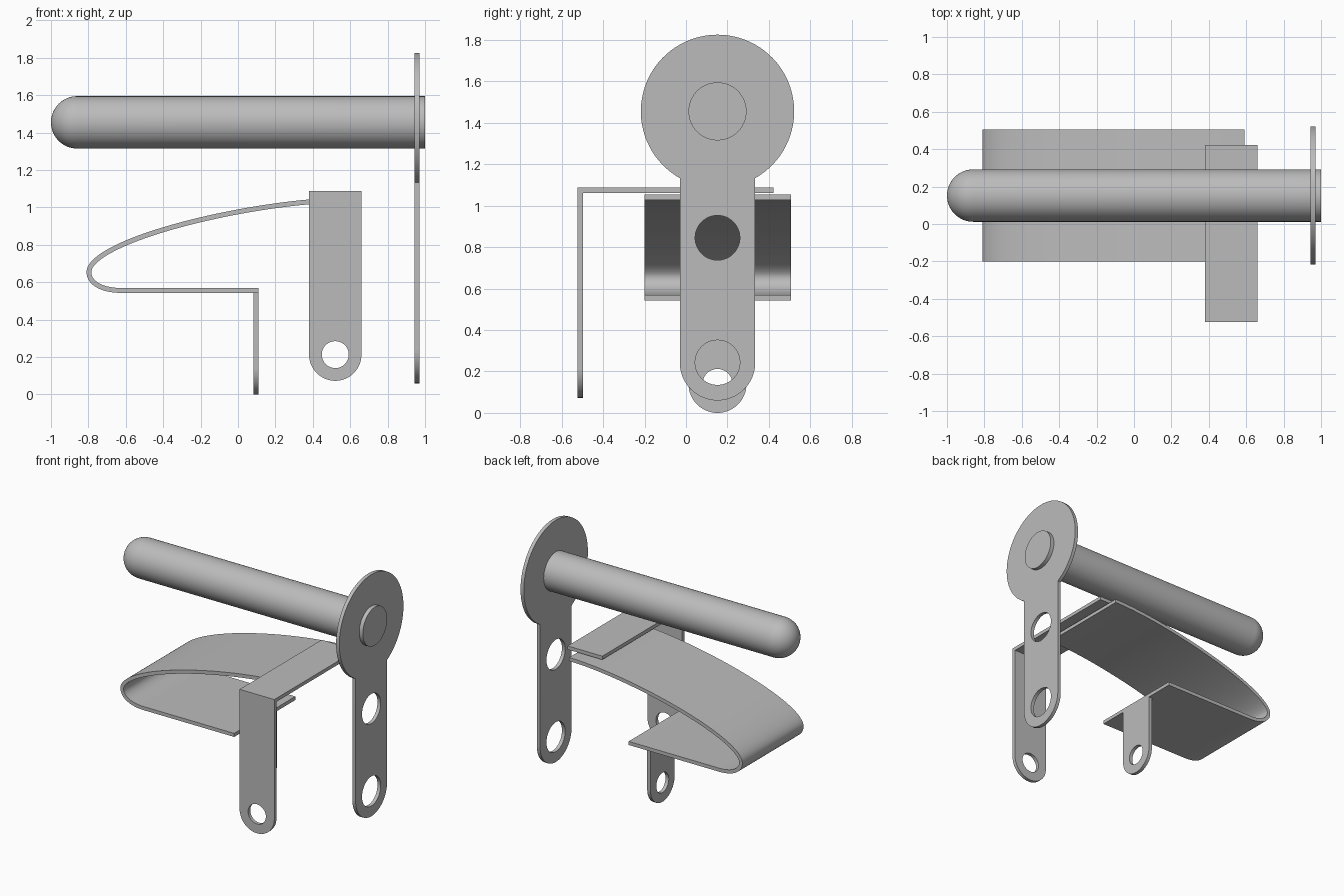
import bpy, bmesh, math
from mathutils import Vector
from mathutils.geometry import interpolate_bezier

if "Cube" in bpy.data.objects:
    bpy.data.objects.remove(bpy.data.objects["Cube"])

steel = bpy.data.materials.new("grey steel")
steel.use_nodes = True
GREY = (0.5, 0.5, 0.5, 1)
steel.diffuse_color = GREY
steel.node_tree.nodes["Principled BSDF"].inputs["Base Color"].default_value = GREY

MID = 0.152      # shared centre line of pin, spring and handle plate
SHEET = 0.026    # sheet metal thickness


def finish(name, bm):
    bmesh.ops.recalc_face_normals(bm, faces=bm.faces)
    mesh = bpy.data.meshes.new(name)
    bm.to_mesh(mesh)
    bm.free()
    mesh.materials.append(steel)
    obj = bpy.data.objects.new(name, mesh)
    bpy.context.collection.objects.link(obj)
    bpy.ops.object.select_all(action='DESELECT')
    obj.select_set(True)
    bpy.context.view_layer.objects.active = obj
    bpy.ops.object.shade_smooth_by_angle(angle=math.radians(30))
    return obj


def arc(cx, cz, r, start, end, n):
    angles = [start + (end - start) * i / n for i in range(n + 1)]
    return [(cx + r * math.cos(a), cz + r * math.sin(a)) for a in angles]


def extrude(bm, faces, vector):
    ext = bmesh.ops.extrude_face_region(bm, geom=faces)
    verts = [g for g in ext["geom"] if isinstance(g, bmesh.types.BMVert)]
    bmesh.ops.translate(bm, verts=verts, vec=vector)


def plate(name, outline, holes, place, vector):
    """Sheet with round holes; place() maps flat points into space."""
    bm = bmesh.new()
    loops = [outline] + [arc(x, z, r, 0, math.tau, 48)[:-1] for x, z, r in holes]
    edges = []
    for loop in loops:
        vs = [bm.verts.new(place(*p)) for p in loop]
        edges += [bm.edges.new((a, b)) for a, b in zip(vs, vs[1:] + vs[:1])]
    bmesh.ops.triangle_fill(bm, edges=edges, use_beauty=True, use_dissolve=False)
    extrude(bm, bm.faces[:], vector)
    return finish(name, bm)


def tongue(cx, top, half, bottom):
    """Strip with a rounded lower end."""
    return ([(cx - half, top)] + arc(cx, bottom + half, half, math.pi, math.tau, 32)
            + [(cx + half, top)])


def box(name, low, high):
    low, high = Vector(low), Vector(high)
    bm = bmesh.new()
    bmesh.ops.create_cube(bm, size=1)
    bmesh.ops.scale(bm, verts=bm.verts, vec=high - low)
    bmesh.ops.translate(bm, verts=bm.verts, vec=(low + high) / 2)
    return finish(name, bm)


# Round-nosed pin, spun about its long axis
PIN_Z, PIN_R = 1.455, 0.14
profile = [(1, 0), (1, PIN_R)] + arc(PIN_R - 1, 0, PIN_R, math.pi / 2, math.pi, 16)
bm = bmesh.new()
vs = [bm.verts.new((x, MID, PIN_Z + r)) for x, r in profile]
es = [bm.edges.new(pair) for pair in zip(vs, vs[1:])]
bmesh.ops.spin(bm, geom=vs + es, cent=(0, MID, PIN_Z), axis=(1, 0, 0),
               angle=math.tau, steps=64)
bmesh.ops.remove_doubles(bm, verts=bm.verts, dist=0.0005)
finish("pin", bm)

# Handle plate: disc running into a tongue with two holes
DISC_R, ARM = 0.37, 0.182
neck = math.asin(ARM / DISC_R)
disc = arc(MID, PIN_Z, DISC_R, -math.pi / 2 + neck, 1.5 * math.pi - neck, 72)
arm = arc(MID, 0.06 + ARM, ARM, math.pi, math.tau, 32)
plate("handle_plate", disc + arm, [(MID, 0.243, 0.108), (MID, 0.845, 0.108)],
      lambda u, v: (0.945, u, v), (SHEET, 0, 0))

# Angle bracket: drilled front leg and flat top
plate("bracket_leg", tongue(0.52, 1.087, 0.14, 0.073), [(0.52, 0.213, 0.072)],
      lambda u, v: (u, -0.524, v), (0, SHEET, 0))
box("bracket_top", (0.38, -0.498, 1.061), (0.66, 0.423, 1.087))

# Bent leaf spring: outer curve offset inward, then widened
upper = interpolate_bezier(Vector((0.59, 1.053)), Vector((0.1, 1.053)),
                           Vector((-0.81, 0.842)), Vector((-0.81, 0.655)), 40)
lower = interpolate_bezier(Vector((-0.81, 0.655)), Vector((-0.81, 0.59)),
                           Vector((-0.74, 0.543)), Vector((-0.62, 0.543)), 20)
path = upper + lower[1:] + [Vector((0.109, 0.543))]
bm = bmesh.new()
pairs = []
for i, p in enumerate(path):
    if i == len(path) - 1:
        t = Vector((1, 0))
    else:
        t = (path[i + 1] - path[max(i - 1, 0)]).normalized()
    q = p + Vector((-t.y, t.x)) * SHEET
    pairs.append([bm.verts.new((c.x, -0.2, c.y)) for c in (p, q)])
for (a, b), (c, d) in zip(pairs, pairs[1:]):
    bm.faces.new((a, b, d, c))
extrude(bm, bm.faces[:], (0, 0.706, 0))
finish("leaf_spring", bm)

# Drilled tab hanging from the end of the spring
plate("spring_tab", tongue(MID, 0.545, 0.14, 0), [(MID, 0.14, 0.072)],
      lambda u, v: (0.083, u, v), (SHEET, 0, 0))
